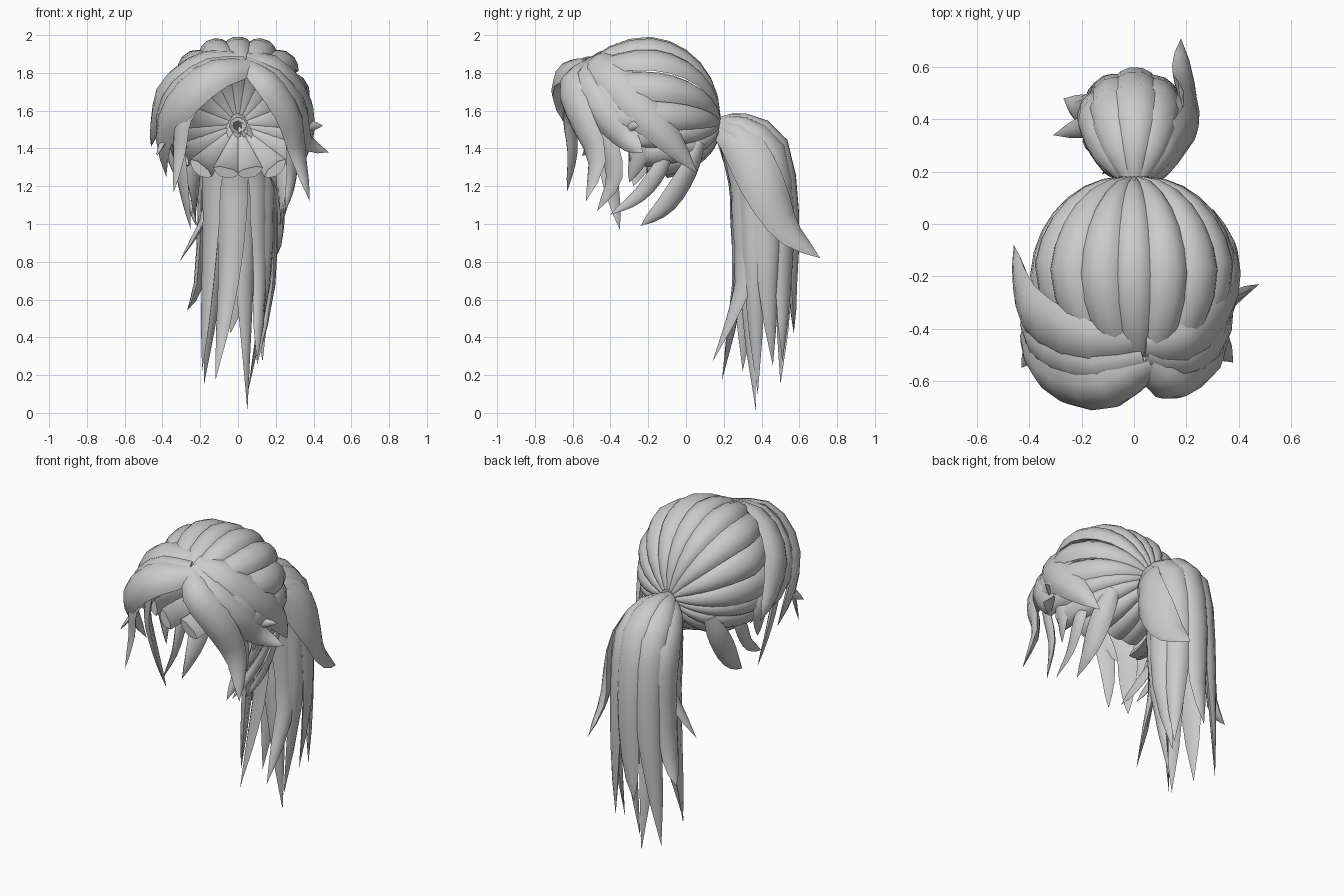
import bpy
import bmesh
from math import sin, cos, pi, radians
from mathutils import Vector

if "Cube" in bpy.data.objects:
    bpy.data.objects.remove(bpy.data.objects["Cube"])

# Lens-shaped lock section: domed outside, shallow inside (side, outward)
SECTION = [(-1, 0), (-.72, .55), (-.3, .92), (.3, .92), (.72, .55), (1, 0), (.5, -.4), (-.5, -.4)]


def spline(pts, n):
    """Catmull-Rom samples through the given points."""
    p = [Vector(q) for q in pts]
    p = [2 * p[0] - p[1]] + p + [2 * p[-1] - p[-2]]
    out = []
    for i in range(n + 1):
        u = i / n * (len(p) - 3)
        k = min(int(u), len(p) - 4)
        t = u - k
        a, b, c, d = p[k:k + 4]
        out.append(.5 * (2 * b + (c - a) * t + (2 * a - 5 * b + 4 * c - d) * t * t
                         + (3 * b - a - 3 * c + d) * t ** 3))
    return out


def sweep(name, path, widths, thick, centre):
    """Sweep the lock section along a path, domed side away from centre(p)."""
    bm = bmesh.new()
    rings = []
    last = len(path) - 1
    for i, p in enumerate(path):
        tan = (path[min(i + 1, last)] - path[max(i - 1, 0)]).normalized()
        out = p - centre(p)
        out = (out - tan * out.dot(tan)).normalized()
        side = tan.cross(out)
        w = widths[i]
        h = thick * w
        if w < .001:
            rings.append([bm.verts.new(p)])
        else:
            rings.append([bm.verts.new(p + side * (x * w) + out * (y * h)) for x, y in SECTION])
    n = len(SECTION)
    for r, s in zip(rings, rings[1:]):
        for j in range(n):
            k = (j + 1) % n
            if len(s) == 1:
                bm.faces.new((r[j], r[k], s[0]))
            else:
                bm.faces.new((r[j], r[k], s[k], s[j]))
    for r in (rings[0], rings[-1]):
        if len(r) > 1:
            bm.faces.new(r)
    bmesh.ops.recalc_face_normals(bm, faces=bm.faces)
    me = bpy.data.meshes.new(name)
    bm.to_mesh(me)
    bm.free()
    ob = bpy.data.objects.new(name, me)
    bpy.context.collection.objects.link(ob)
    bpy.ops.object.select_all(action='DESELECT')
    ob.select_set(True)
    bpy.context.view_layer.objects.active = ob
    bpy.ops.object.shade_smooth_by_angle(angle=radians(50))


def head(p):
    return Vector((0, -.22, min(p.z, 1.5)))


def tail(p):
    return Vector((0, .38, min(p.z, 1.3)))


def lock(name, pts, w, thick=.5, centre=head, start=.14, n=9):
    """A lock that swells from its root and tapers to a point."""
    widths = [w * sin(pi * (start + (1 - start) * i / n)) ** .75 for i in range(n)] + [0]
    sweep(name, spline(pts, n), widths, thick, centre)


def tail_lock(name, pts, w, thick=.55, n=10):
    """A fuller lock that keeps its width until near the tip."""
    widths = [w * min(1, .3 + 2 * i / n) * (1 - (i / n) ** 4.5) ** .85 for i in range(n)] + [0]
    sweep(name, spline(pts, n), widths, thick, tail)


# Scalp: locks running over the skull from the hairline back to the tie
COUNT = 17
PART = Vector((.04, -.52, 1.84))
for i in range(COUNT):
    a = 2 * pi * (i + .5) / COUNT - pi
    rz = .425 if cos(a) > 0 else .26
    full = (abs(sin(a)) ** 2.5 + abs(cos(a)) ** 2.5) ** -.4  # slightly boxy skull
    end = radians(138 - 72 * (abs(a) / pi) ** 1.9)
    path, widths = [], []
    for j in range(11):
        f = j / 10
        t = radians(7) + (end - radians(7)) * f
        s = full * sin(t)
        p = Vector((.35 * s * sin(a), -.22 + .4 * cos(t), 1.53 + rz * s * cos(a)))
        r = ((.35 * cos(a)) ** 2 + (rz * sin(a)) ** 2) ** .5
        w = 1.15 * r * s * pi / COUNT
        # upper locks gather at the parting
        pull = max(0, f - .6) / .4 * (.55 if abs(a) < 1.3 else 0)
        path.append(p.lerp(PART, pull ** 1.5))
        widths.append(w * (1 - .3 * pull))
    sweep("scalp_lock", path, widths, .55, lambda p: Vector((0, -.2, 1.53)))

# Fringe swept to the right of the parting
lock("fringe_right_back", [(.04, -.47, 1.87), (.2, -.45, 1.82), (.33, -.29, 1.66), (.36, -.11, 1.47), (.3, .06, 1.27)], .115)
lock("fringe_right_under", [(.1, -.51, 1.84), (.27, -.45, 1.7), (.34, -.33, 1.53), (.31, -.16, 1.35)], .09)
lock("fringe_right_mid", [(.04, -.51, 1.86), (.2, -.54, 1.76), (.32, -.44, 1.59), (.36, -.3, 1.44), (.48, -.23, 1.38)], .085)
lock("fringe_right_front", [(.05, -.54, 1.84), (.15, -.62, 1.75), (.27, -.56, 1.57), (.32, -.47, 1.35), (.38, -.53, 1.12)], .09)
lock("fringe_right_inner", [(.2, -.52, 1.66), (.28, -.43, 1.48), (.28, -.38, 1.25), (.25, -.47, 1.07)], .06)
lock("fringe_right_flick", [(.26, -.4, 1.62), (.33, -.32, 1.53), (.45, -.25, 1.52)], .04)
lock("fringe_right_wisp", [(.3, -.35, 1.55), (.32, -.25, 1.4), (.28, -.3, 1.22)], .06)

# Fringe swept to the left of the parting
lock("fringe_left_back", [(.03, -.45, 1.87), (-.18, -.46, 1.84), (-.36, -.36, 1.71), (-.42, -.24, 1.55), (-.46, -.08, 1.41)], .125)
lock("fringe_left_mid", [(.04, -.52, 1.85), (-.16, -.56, 1.81), (-.34, -.49, 1.66), (-.4, -.34, 1.49), (-.34, -.14, 1.34)], .1)
lock("fringe_left_front", [(.07, -.54, 1.83), (-.12, -.64, 1.79), (-.3, -.6, 1.64), (-.39, -.47, 1.46), (-.38, -.36, 1.25)], .115)
lock("fringe_left_long", [(-.14, -.62, 1.72), (-.28, -.62, 1.57), (-.31, -.6, 1.38), (-.34, -.63, 1.17)], .05)
lock("fringe_left_inner", [(-.24, -.5, 1.65), (-.31, -.44, 1.45), (-.29, -.4, 1.22), (-.25, -.35, .97)], .06)
lock("fringe_left_flick", [(-.33, -.5, 1.6), (-.38, -.46, 1.46), (-.43, -.55, 1.36)], .05)
lock("fringe_left_wisp", [(-.33, -.35, 1.6), (-.36, -.22, 1.42), (-.3, -.28, 1.2)], .07)

# Loose side locks falling forward from behind each ear
for s in (-1, 1):
    lock("ear_lock", [(s * .22, .08, 1.43), (s * .24, .01, 1.28), (s * .24, -.1, 1.11), (s * .22, -.24, .99)], .065)
    lock("ear_wisp", [(s * .28, -.08, 1.44), (s * .29, -.14, 1.29), (s * .26, -.25, 1.15), (s * .24, -.4, 1.05)], .045)

# Ponytail: angle round the tail, half width, radius factor, tip
TAIL = [
    (88, .09, 1.05, (-.04, .57, .42)),
    (48, .09, 1.0, (.13, .51, .27)),
    (130, .09, 1.02, (-.18, .5, .15)),
    (10, .085, 1.05, (.1, .46, .25)),
    (168, .085, 1.08, (-.27, .48, .54)),
    (192, .07, 1.05, (-.31, .34, .8)),
    (218, .1, 1.05, (-.19, .3, .22)),
    (258, .09, .95, (-.12, .19, .17)),
    (285, .08, .7, (.05, .37, .01)),
    (312, .085, 1.0, (.1, .14, .27)),
    (340, .08, 1.0, (.05, .38, .1)),
]
for deg, w, k, tip in TAIL:
    c, s = k * cos(radians(deg)), k * sin(radians(deg))
    pts = [(.03 * c, .17, 1.52 + .03 * s), (.11 * c, .26 + .05 * s, 1.48 + .07 * s),
           (.16 * c, .38 + .11 * s, 1.31 + .11 * s), (.16 * c, .41 + .14 * s, 1.05)]
    if tip[2] < .6:
        pts.append((.14 * c + .2 * tip[0], .41 + .14 * s, .68))
    tail_lock("ponytail_lock", pts + [tip], w)

# Broad outer lock flicking backwards on the right of the tail
lock("ponytail_side_lock", [(.03, .17, 1.51), (.13, .28, 1.44), (.2, .4, 1.22), (.19, .53, .97), (.18, .71, .82)],
     .12, .4, tail, .1, 10)
